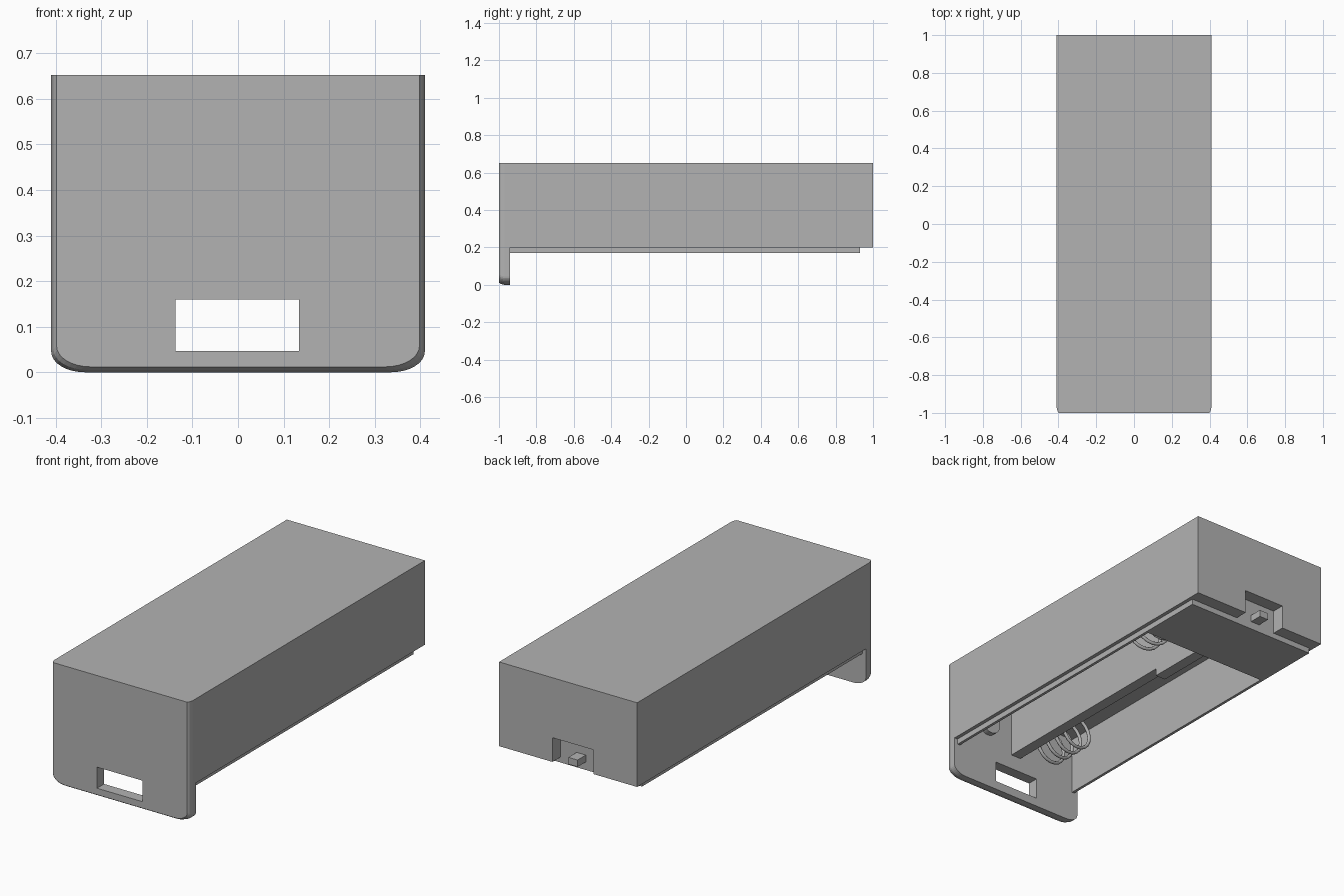
import bpy, bmesh, math

cube = bpy.data.objects.get("Cube")
if cube:
    bpy.data.objects.remove(cube, do_unlink=True)

# Single plastic colour
grey = bpy.data.materials.new("grey plastic")
grey.use_nodes = True
colour = (0.45, 0.45, 0.45, 1)
grey.diffuse_color = colour
grey.node_tree.nodes["Principled BSDF"].inputs["Base Color"].default_value = colour


def add_mesh(name, bm):
    bmesh.ops.recalc_face_normals(bm, faces=bm.faces)
    mesh = bpy.data.meshes.new(name)
    bm.to_mesh(mesh)
    bm.free()
    mesh.materials.append(grey)
    obj = bpy.data.objects.new(name, mesh)
    bpy.context.collection.objects.link(obj)
    return obj


def box(name, x, y, z):
    """Box from (low, high) ranges on each axis."""
    bm = bmesh.new()
    bmesh.ops.create_cube(bm, size=1)
    for v in bm.verts:
        for i, (low, high) in enumerate((x, y, z)):
            v.co[i] = high if v.co[i] > 0 else low
    return add_mesh(name, bm)


def cut(obj, *cutters):
    for cutter in cutters:
        mod = obj.modifiers.new("cut", "BOOLEAN")
        mod.operation = "DIFFERENCE"
        mod.solver = "EXACT"
        mod.object = cutter
        cutter.hide_render = True
        cutter.hide_set(True)
        cutter.display_type = "WIRE"


HALF, TOP, FLOOR, LIP = 0.41, 0.652, 0.2, 0.17
FRONT, CELL_END, REAR = -0.94, 0.56, 0.93
CEILING, AXIS_X, AXIS_Z = 0.48, 0.19, 0.36

# Main housing and the narrower lip below it, hollowed for two cells
housing = box("housing", (-HALF, HALF), (FRONT, 1), (FLOOR, TOP))
lip = box("bottom_lip", (-0.39, 0.39), (FRONT, REAR), (LIP, FLOOR))
cavity = box("cell_cutter", (-0.375, 0.375), (FRONT - 0.02, CELL_END), (0.1, CEILING))
notch = box("notch_cutter", (-0.152, 0.093), (REAR, 1.1), (0.1, 0.33))
cut(housing, cavity, notch)
cut(lip, cavity)

# Divider between the cells, deeper toward the rear
box("cell_divider", (-0.03, 0.03), (FRONT, 0.21), (0.24, CEILING))
box("cell_divider_rear", (-0.03, 0.03), (0.21, CELL_END), (FLOOR, CEILING))

# Latch tab inside the rear notch
box("latch_tab", (-0.056, -0.002), (REAR, 1), (0.213, 0.25))


# Front plate: rounded lower corners and a softened front edge
def plate_outline(inset):
    half, rx, rz = HALF - inset, 0.075, 0.045
    pts = [(half, TOP)]
    for i in range(9):
        a = math.pi / 2 * i / 8
        pts.append((half - rx + rx * math.cos(a), inset + rz - rz * math.sin(a)))
    return pts + [(-x, z) for x, z in reversed(pts)]


bm = bmesh.new()
rings = []
for y, inset in ((FRONT, 0), (-0.97, 0), (-0.99, 0.005), (-1, 0.012)):
    rings.append([bm.verts.new((x, y, z)) for x, z in plate_outline(inset)])
for a, b in zip(rings, rings[1:]):
    for i in range(len(a)):
        j = (i + 1) % len(a)
        bm.faces.new((a[i], a[j], b[j], b[i]))
bm.faces.new(rings[0])
bm.faces.new(rings[-1])
plate = add_mesh("front_plate", bm)
cut(plate, box("slot_cutter", (-0.137, 0.134), (-1.1, -0.9), (0.047, 0.16)))


# Coil springs and button contacts, at opposite ends for each cell
def spring(name, x, start, direction):
    curve = bpy.data.curves.new(name, "CURVE")
    curve.dimensions = "3D"
    curve.bevel_depth = 0.009
    curve.bevel_resolution = 2
    curve.use_fill_caps = True
    turns, steps, length, radius = 4, 20, 0.27, 0.1
    line = curve.splines.new("POLY")
    line.points.add(turns * steps)
    for i, p in enumerate(line.points):
        a = math.tau * i / steps
        y = start + direction * length * i / (turns * steps)
        p.co = (x + radius * math.cos(a), y, AXIS_Z + radius * math.sin(a), 1)
    curve.materials.append(grey)
    obj = bpy.data.objects.new(name, curve)
    bpy.context.collection.objects.link(obj)


def contact(name, x, y):
    bm = bmesh.new()
    bmesh.ops.create_cone(bm, cap_ends=True, segments=32, radius1=0.06, radius2=0.06, depth=0.04)
    obj = add_mesh(name, bm)
    obj.location = (x, y, AXIS_Z)
    obj.rotation_euler.x = math.pi / 2
    for poly in obj.data.polygons:
        poly.use_smooth = len(poly.vertices) == 4
    for edge in obj.data.edges:
        edge.use_edge_sharp = True
        a, b = (obj.data.vertices[i].co for i in edge.vertices)
        if abs(a.z - b.z) > 0.01:
            edge.use_edge_sharp = False


spring("front_spring", -AXIS_X, FRONT, 1)
spring("rear_spring", AXIS_X, CELL_END, -1)
contact("front_contact", AXIS_X, FRONT + 0.01)
contact("rear_contact", -AXIS_X, CELL_END - 0.01)
